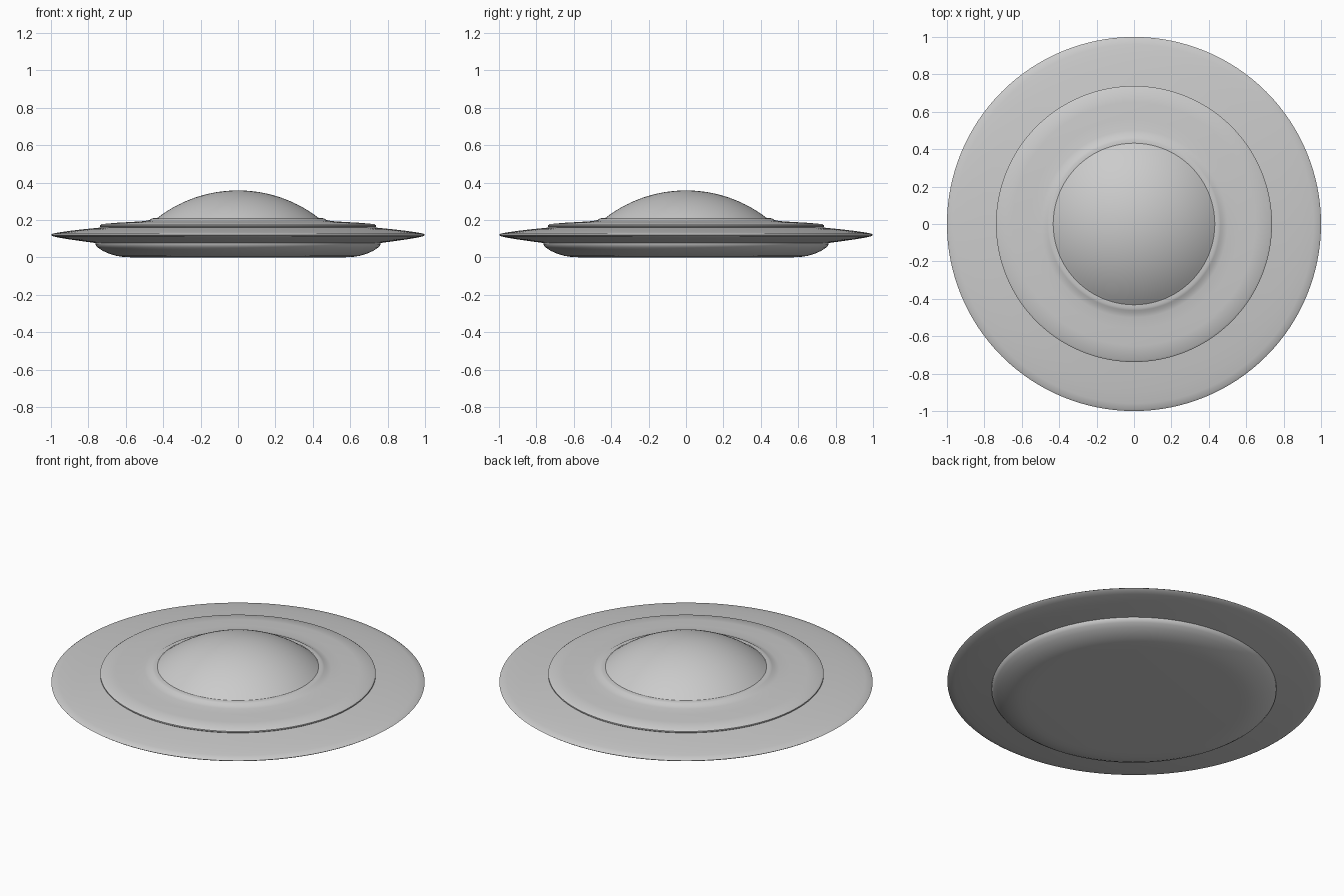
import bpy, bmesh, math

if "Cube" in bpy.data.objects:
    bpy.data.objects.remove(bpy.data.objects["Cube"])

SEG = 128


def lathe(name, profile, angle=35):
    """Spin an (r, z) profile around the z axis into a smooth shell."""
    bm = bmesh.new()
    rings = []
    for r, z in profile:
        if r < 1e-6:
            rings.append([bm.verts.new((0, 0, z))])
        else:
            rings.append([bm.verts.new((r * math.cos(2 * math.pi * i / SEG),
                                        r * math.sin(2 * math.pi * i / SEG), z))
                          for i in range(SEG)])
    for a, b in zip(rings, rings[1:]):
        for i in range(SEG):
            j = (i + 1) % SEG
            if len(a) == 1:
                bm.faces.new((a[0], b[j], b[i]))
            elif len(b) == 1:
                bm.faces.new((a[i], a[j], b[0]))
            else:
                bm.faces.new((a[i], a[j], b[j], b[i]))
    me = bpy.data.meshes.new(name)
    bm.to_mesh(me)
    bm.free()
    ob = bpy.data.objects.new(name, me)
    bpy.context.collection.objects.link(ob)
    bpy.ops.object.select_all(action='DESELECT')
    ob.select_set(True)
    bpy.context.view_layer.objects.active = ob
    bpy.ops.object.shade_smooth_by_angle(angle=math.radians(angle))
    return ob


# Rounded belly under the disc
lathe("belly", [(0, 0), (0.56, 0), (0.61, 0.002), (0.65, 0.008), (0.69, 0.02),
                (0.725, 0.036), (0.75, 0.053), (0.762, 0.067), (0.763, 0.077)])

# Thin tapering rim disc
lathe("rim_disc", [(0.763, 0.077), (0.83, 0.086), (0.90, 0.096), (0.96, 0.106),
                   (0.99, 0.113), (1.0, 0.12), (0.99, 0.127), (0.96, 0.133),
                   (0.90, 0.142), (0.82, 0.151), (0.73, 0.16)])

# Raised upper deck with a small step and a collar around the dome
lathe("upper_deck", [(0.73, 0.158), (0.738, 0.164), (0.738, 0.171), (0.728, 0.178),
                     (0.65, 0.185), (0.56, 0.19), (0.50, 0.194), (0.475, 0.199),
                     (0.462, 0.207), (0.45, 0.211), (0.432, 0.211)])

# Dome: shallow spherical cap
a, h = 0.432, 0.148
R = (a * a + h * h) / (2 * h)
t = math.asin(a / R)
N = 20
lathe("dome", [(R * math.sin(t * (1 - k / N)),
                0.358 - R + R * math.cos(t * (1 - k / N))) for k in range(N + 1)])
